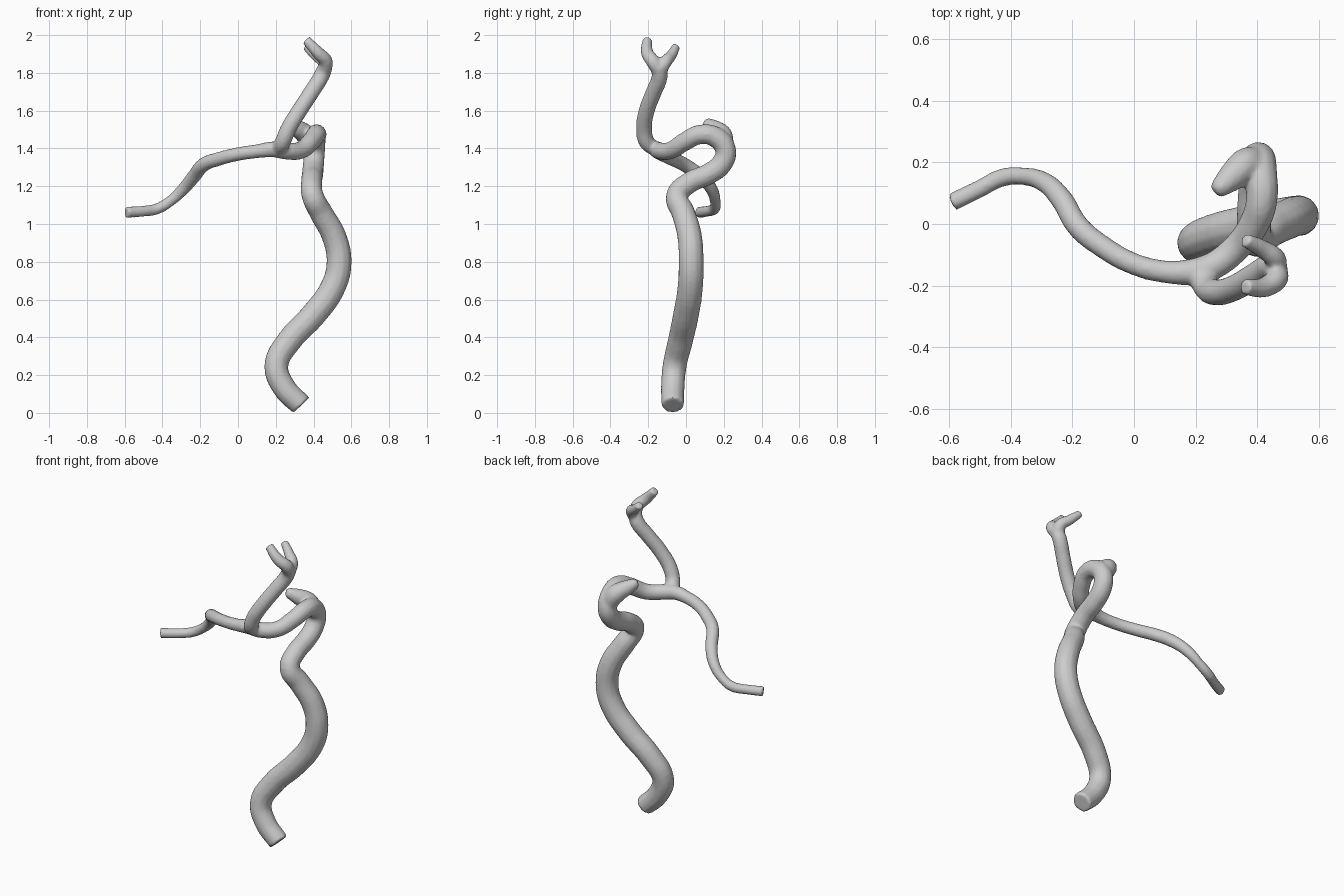
import bpy


# A tube along (x, y, z, radius) points
def tube(name, pts):
    cu = bpy.data.curves.new(name, 'CURVE')
    cu.dimensions = '3D'
    cu.bevel_depth = 1.0
    cu.bevel_resolution = 4
    cu.resolution_u = 5
    cu.use_fill_caps = True
    sp = cu.splines.new('BEZIER')
    sp.bezier_points.add(len(pts) - 1)
    for b, (x, y, z, r) in zip(sp.bezier_points, pts):
        b.co = (x, y, z)
        b.radius = r
        b.handle_left_type = b.handle_right_type = 'AUTO'
    ob = bpy.data.objects.new(name, cu)
    bpy.context.collection.objects.link(ob)
    return ob


# Winding trunk with the loop at the top
trunk = tube("trunk", [
    (.335, -.07, .04, .06), (.24, -.07, .14, .063), (.203, -.06, .25, .064),
    (.27, -.03, .38, .067), (.40, .0, .52, .069), (.50, .022, .66, .068),
    (.535, .027, .79, .067), (.51, .02, .93, .066), (.44, -.015, 1.06, .063),
    (.395, -.048, 1.15, .059), (.39, .02, 1.22, .057), (.395, .12, 1.265, .057),
    (.40, .19, 1.32, .057), (.405, .21, 1.39, .056), (.41, .165, 1.455, .056),
    (.415, .08, 1.475, .052), (.39, .0, 1.44, .05), (.33, -.08, 1.39, .047),
    (.25, -.14, 1.387, .046), (.19, -.16, 1.395, .04)])

# Blunt side bulge on the loop
bulge = tube("bulge", [
    (.40, .205, 1.40, .05), (.36, .19, 1.47, .056),
    (.315, .15, 1.505, .047), (.275, .115, 1.53, .032), (.262, .105, 1.535, .02)])

# Long thin side branch
side = tube("side_branch", [
    (.25, -.14, 1.387, .046), (.19, -.155, 1.395, .043), (.10, -.155, 1.385, .037),
    (.0, -.13, 1.37, .036), (-.10, -.075, 1.345, .037), (-.18, -.01, 1.315, .038),
    (-.235, .08, 1.25, .037), (-.29, .135, 1.185, .033), (-.36, .155, 1.12, .029),
    (-.43, .15, 1.08, .03), (-.50, .115, 1.068, .029), (-.592, .07, 1.062, .03)])

# Rising branch and its two-way fork
rise = tube("rising_branch", [
    (.21, -.155, 1.395, .04), (.235, -.205, 1.43, .043), (.265, -.222, 1.50, .043),
    (.325, -.208, 1.60, .043), (.39, -.17, 1.70, .043), (.44, -.14, 1.78, .043),
    (.465, -.145, 1.84, .04)])
fork_a = tube("fork_a", [
    (.45, -.14, 1.80, .036), (.465, -.175, 1.86, .038),
    (.425, -.205, 1.905, .034), (.36, -.205, 1.975, .026)])
fork_b = tube("fork_b", [
    (.45, -.14, 1.80, .036), (.46, -.115, 1.85, .036),
    (.415, -.08, 1.89, .03), (.36, -.052, 1.94, .023)])

# Join everything and fuse into one smooth skin
parts = [trunk, bulge, side, rise, fork_a, fork_b]
bpy.ops.object.select_all(action='DESELECT')
for p in parts:
    p.select_set(True)
bpy.context.view_layer.objects.active = trunk
bpy.ops.object.convert(target='MESH')
bpy.ops.object.join()
vessel = bpy.context.view_layer.objects.active
vessel.name = "branching_vessel"

# Close the tube caps before fusing
bpy.ops.object.mode_set(mode='EDIT')
bpy.ops.mesh.select_all(action='SELECT')
bpy.ops.mesh.remove_doubles(threshold=0.0001)
bpy.ops.mesh.normals_make_consistent(inside=False)
bpy.ops.object.mode_set(mode='OBJECT')

fuse = vessel.modifiers.new("fuse", 'REMESH')
fuse.mode = 'VOXEL'
fuse.voxel_size = 0.009
fuse.use_smooth_shade = True
soft = vessel.modifiers.new("soften", 'SMOOTH')
soft.factor = 0.5
soft.iterations = 5
